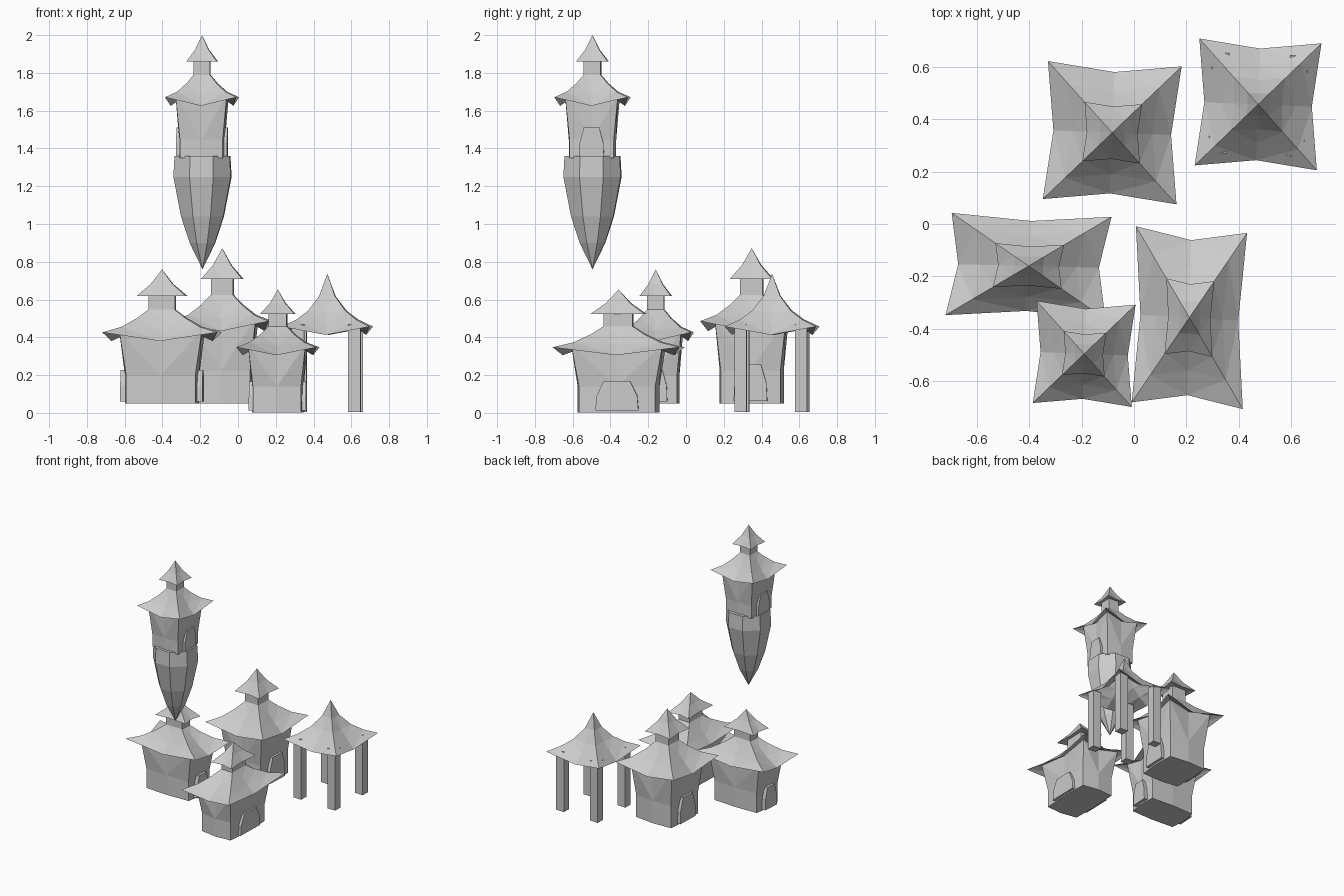
import bpy, bmesh, math
from mathutils import Matrix, Vector

cube = bpy.data.objects.get("Cube")
if cube:
    bpy.data.objects.remove(cube, do_unlink=True)

stone = bpy.data.materials.new("pale_grey")
stone.use_nodes = True
grey = (0.6, 0.6, 0.6, 1)
stone.diffuse_color = grey
stone.node_tree.nodes["Principled BSDF"].inputs["Base Color"].default_value = grey

TWIST = Matrix.Rotation(math.radians(-2.2), 4, 'Z')


def finish(name, bm, place):
    """Turn a unit-sized bmesh into a placed, flat-shaded object."""
    bmesh.ops.remove_doubles(bm, verts=bm.verts, dist=0.0001)
    bmesh.ops.transform(bm, matrix=place @ TWIST, verts=bm.verts)
    bmesh.ops.recalc_face_normals(bm, faces=bm.faces)
    mesh = bpy.data.meshes.new(name)
    bm.to_mesh(mesh)
    bm.free()
    mesh.materials.append(stone)
    obj = bpy.data.objects.new(name, mesh)
    bpy.context.collection.objects.link(obj)


def loft(bm, rings):
    """Bridge rings of points; cap both ends when they are open."""
    rows = [[bm.verts.new(p) for p in ring] for ring in rings]
    n = len(rows[0])
    for low, high in zip(rows, rows[1:]):
        for i in range(n):
            j = (i + 1) % n
            # split quads so creases run from mid-side to corner
            if i % 2:
                bm.faces.new((low[i], low[j], high[j]))
                bm.faces.new((low[i], high[j], high[i]))
            else:
                bm.faces.new((low[i], low[j], high[i]))
                bm.faces.new((low[j], high[j], high[i]))
    for row in (rows[0], rows[-1]):
        if (row[0].co - row[1].co).length > 0.001:
            bm.faces.new(row)


def star(corner, mid, z_corner, z_mid):
    """Square ring of four corners and four mid-sides."""
    ring = []
    for k in range(4):
        turn = Matrix.Rotation(k * math.pi / 2, 3, 'Z')
        ring.append(turn @ Vector((corner, -corner, z_corner)))
        ring.append(turn @ Vector((mid, 0, z_mid)))
    return ring


def placing(x, y, z, sx, sy, sz):
    return Matrix.Translation((x, y, z)) @ Matrix.Diagonal((sx, sy, sz, 1))


# Profiles as (corner reach, mid-side reach, corner height, mid-side height)
ROOF = [(0.70, 0.62, 0.545, 0.515), (1.0, 0.88, 0.53, 0.465),
        (0.68, 0.60, 0.571, 0.545), (0.42, 0.39, 0.636, 0.625),
        (0.23, 0.23, 0.70, 0.70), (0.23, 0.23, 0.81, 0.81),
        (0.43, 0.38, 0.80, 0.80), (0.19, 0.18, 0.89, 0.89), (0, 0, 1, 1)]
CANOPY = [(0, 0, 0.93, 0.93), (0.40, 0.37, 0.715, 0.705),
          (0.66, 0.59, 0.65, 0.625), (1.0, 0.88, 0.62, 0.56),
          (0.68, 0.61, 0.67, 0.645), (0.42, 0.39, 0.735, 0.725),
          (0.18, 0.17, 0.84, 0.84), (0, 0, 1, 1)]
DOOR = [(-0.34, 0), (0.34, 0), (0.32, 0.12), (0.21, 0.235), (-0.21, 0.235), (-0.32, 0.12)]


def house(name, place, base=0.0, door_base=0.015):
    # flared walls
    bm = bmesh.new()
    loft(bm, [star(0.60, 0.645, base, base), star(0.60, 0.645, 0.21, 0.21),
              star(0.72, 0.65, 0.55, 0.52)])
    finish(name + "_walls", bm, place)

    # two-tier curved roof
    bm = bmesh.new()
    loft(bm, [star(*row) for row in ROOF])
    finish(name + "_roof", bm, place)

    # arched doors on both sides
    for side, label in ((1, "left"), (-1, "right")):
        bm = bmesh.new()
        face = bm.faces.new([bm.verts.new((side * 0.715, y, z + door_base)) for y, z in DOOR])
        extruded = bmesh.ops.extrude_face_region(bm, geom=[face], use_keep_orig=True)
        moved = [v for v in extruded["geom"] if isinstance(v, bmesh.types.BMVert)]
        bmesh.ops.translate(bm, verts=moved, vec=(-side * 0.2, 0, 0))
        finish(f"{name}_{label}_door", bm, place)


house("back_house", placing(-0.083, 0.348, 0.05, 0.255, 0.263, 0.822))
house("side_house", placing(-0.402, -0.16, 0.05, 0.305, 0.195, 0.71))
house("front_house", placing(0.211, -0.357, 0.003, 0.212, 0.336, 0.65))
house("tower_house", placing(-0.19, -0.495, 1.3, 0.189, 0.195, 0.70), 0.07, 0.065)

# Tapering eight-sided body hanging under the tower
bm = bmesh.new()
rings = []
for half, z in ((0, 0.76), (0.067, 0.90), (0.112, 1.04), (0.152, 1.25), (0.146, 1.36)):
    radius = half / math.cos(math.pi / 8)
    angles = [(k + 0.5) * math.pi / 4 for k in range(8)]
    rings.append([(radius * math.cos(a), radius * math.sin(a), z) for a in angles])
loft(bm, rings)
finish("tower_spire_base", bm, Matrix.Translation((-0.188, -0.495, 0)))

# Open pavilion: canopy on four posts
pavilion = placing(0.473, 0.456, 0, 0.233, 0.242, 0.737)
bm = bmesh.new()
loft(bm, [star(*row) for row in CANOPY])
finish("pavilion_roof", bm, pavilion)
for sx in (-1, 1):
    for sy in (-1, 1):
        bm = bmesh.new()
        bmesh.ops.create_cube(bm, size=1)
        bmesh.ops.transform(bm, verts=bm.verts, matrix=placing(
            sx * 0.64, sy * 0.66, 0.32, 0.29, 0.26, 0.63))
        finish(f"pavilion_{'back' if sy > 0 else 'front'}_{'left' if sx > 0 else 'right'}_post",
               bm, pavilion)
